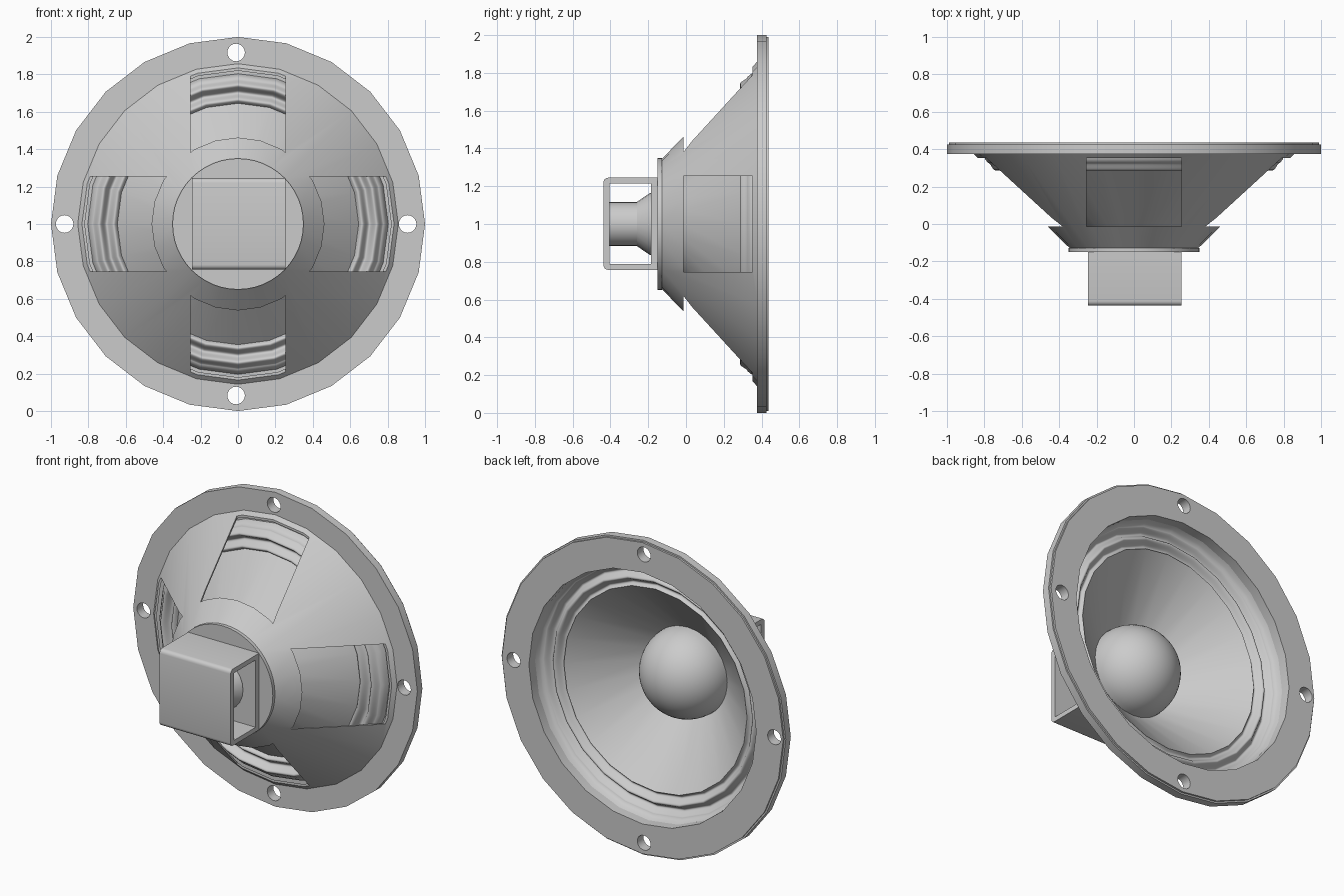
import bpy, bmesh, math
from mathutils import Vector, Matrix

if "Cube" in bpy.data.objects:
    bpy.data.objects.remove(bpy.data.objects["Cube"], do_unlink=True)

SIDES = 24
CENTRE = Vector((0, 0, 1))

grey = bpy.data.materials.new("plain grey")
grey.use_nodes = True
grey.diffuse_color = (0.6, 0.6, 0.6, 1)
grey.node_tree.nodes["Principled BSDF"].inputs["Base Color"].default_value = (0.6, 0.6, 0.6, 1)


def make_object(name, bm):
    bmesh.ops.recalc_face_normals(bm, faces=bm.faces)
    mesh = bpy.data.meshes.new(name)
    bm.to_mesh(mesh)
    bm.free()
    mesh.materials.append(grey)
    obj = bpy.data.objects.new(name, mesh)
    bpy.context.collection.objects.link(obj)
    return obj


def lathe(name, profile, closed=False, sides=SIDES):
    """Spin (radius, y) points around the speaker's y axis."""
    bm = bmesh.new()
    verts = [bm.verts.new((0, y, 1 + r)) for r, y in profile]
    pairs = list(zip(verts, verts[1:]))
    if closed:
        pairs.append((verts[-1], verts[0]))
    edges = [bm.edges.new(p) for p in pairs]
    bmesh.ops.spin(bm, geom=verts + edges, cent=CENTRE, axis=(0, 1, 0),
                   angle=math.tau, steps=sides, use_merge=True)
    bmesh.ops.remove_doubles(bm, verts=bm.verts, dist=0.0005)
    return make_object(name, bm)


def box(name, low, high):
    low, high = Vector(low), Vector(high)
    bm = bmesh.new()
    bmesh.ops.create_cube(bm, size=1, matrix=Matrix.Translation((low + high) / 2)
                          @ Matrix.Diagonal((*(high - low), 1)))
    return make_object(name, bm)


def cut(obj, cutters):
    """Subtract the cutters, bake the result and drop the cutters."""
    for c in cutters:
        c.hide_render = True
        mod = obj.modifiers.new("cut", "BOOLEAN")
        mod.operation, mod.solver, mod.object = "DIFFERENCE", "EXACT", c
    graph = bpy.context.evaluated_depsgraph_get()
    mesh = bpy.data.meshes.new_from_object(obj.evaluated_get(graph))
    obj.modifiers.clear()
    obj.data = mesh
    for c in cutters:
        bpy.data.objects.remove(c, do_unlink=True)


def smooth(obj, degrees=32):
    bpy.ops.object.select_all(action="DESELECT")
    obj.select_set(True)
    bpy.context.view_layer.objects.active = obj
    bpy.ops.object.shade_smooth_by_angle(angle=math.radians(degrees))


# Mounting flange with a slightly smaller gasket layer and four screw holes
flange = lathe("mounting_flange", [(0.80, 0.375), (1.0, 0.375), (1.0, 0.425),
                                   (0.99, 0.425), (0.99, 0.437), (0.80, 0.437)], closed=True)
holes = []
for i in range(4):
    a = i * math.pi / 2
    bm = bmesh.new()
    place = Matrix.Translation((0.917 * math.sin(a) - 0.01, 0.4, 1 + 0.917 * math.cos(a)))
    bmesh.ops.create_cone(bm, cap_ends=True, segments=20, radius1=0.047, radius2=0.047,
                          depth=0.3, matrix=place @ Matrix.Rotation(math.pi / 2, 4, "X"))
    holes.append(make_object("hole_cutter", bm))
cut(flange, holes)

# Conical basket with four windows
basket = lathe("basket", [(0, -0.128), (0.345, -0.128), (0.862, 0.38),
                          (0.847, 0.38), (0.34, -0.118), (0, -0.118)])
w = 0.255
cut(basket, [box("window_cutter", (-w, -0.013, -1), (w, 0.353, 3)),
             box("window_cutter", (-2, -0.013, 1 - w), (2, 0.353, 1 + w))])

# Neck plate in front of the basket
neck = lathe("neck_plate", [(0, -0.15), (0.35, -0.15), (0.35, -0.128), (0, -0.128)], sides=48)

# Surround with two soft rolls, rising to the flange
steps = 32
wave = []
for i in range(steps + 1):
    t = 0.875 * i / steps
    wave.append((0.645 + 0.155 * t, 0.307 - 0.02 * math.sin(2 * math.tau * t)))
surround = lathe("surround", wave + [(0.795, 0.345), (0.805, 0.38)])

# Cone, voice coil and dust dome
R, BASE = 0.28, -0.015
cone = lathe("cone", [(R, BASE), (0.645, 0.307)])
coil = lathe("voice_coil", [(R, -0.12), (R, BASE)])
arc = [i * math.pi / 24 for i in range(13)]
dome = lathe("dust_dome", [(R * math.cos(a), BASE + R * math.sin(a)) for a in arc], sides=48)

# Square bracket, open at the sides, with rounded outer edges
bracket = box("magnet_bracket", (-0.246, -0.437, 0.757), (0.254, -0.15, 1.245))
bm = bmesh.new()
bm.from_mesh(bracket.data)
front_edges = [e for e in bm.edges if all(v.co.y < -0.4 for v in e.verts)
               and abs(e.verts[0].co.x - e.verts[1].co.x) > 0.1]
bmesh.ops.bevel(bm, geom=front_edges, offset=0.025, segments=4, profile=0.5, affect="EDGES")
bm.to_mesh(bracket.data)
bm.free()
cut(bracket, [box("opening_cutter", (-1, -0.405, 0.787), (1, -0.185, 1.215))])

# Magnet core inside the bracket
core = lathe("magnet_core", [(0, -0.41), (0.117, -0.41), (0.117, -0.26),
                             (0.165, -0.19), (0.165, -0.18), (0, -0.18)])

for part in (flange, basket, neck, cone, coil, dome, bracket, core):
    smooth(part)
smooth(surround, 60)
